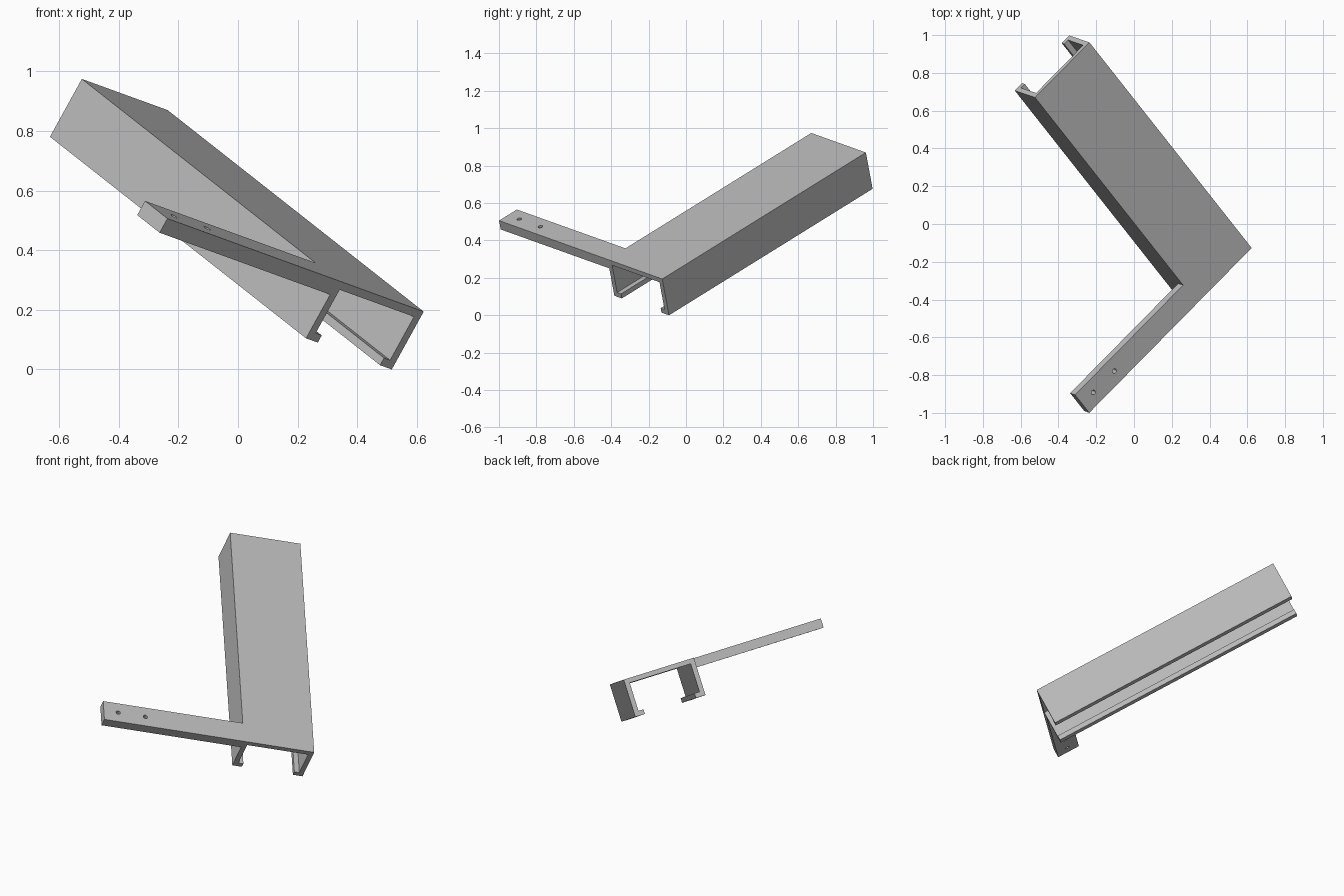
import bpy
import bmesh
import math
from mathutils import Matrix, Vector

cube = bpy.data.objects.get("Cube")
if cube:
    bpy.data.objects.remove(cube, do_unlink=True)

# Single flat grey
grey = bpy.data.materials.new("plain grey")
grey.use_nodes = True
colour = (0.5, 0.5, 0.5, 1.0)
grey.diffuse_color = colour
grey.node_tree.nodes["Principled BSDF"].inputs["Base Color"].default_value = colour

# Tilted frame: along the arm, along the channel, and up from the top plate
corner = Vector((0.623, -0.127, 0.194))
along_arm = Vector((-0.680, -0.690, 0.247)).normalized()
along_channel = Vector((-0.556, 0.707, 0.438))
along_channel = (along_channel - along_arm * along_channel.dot(along_arm)).normalized()
up = along_channel.cross(along_arm)


def frame(x, y, z):
    """Placement matrix with the given axes, starting at the outer corner."""
    rotation = Matrix((x, y, z)).transposed().to_4x4()
    return Matrix.Translation(corner) @ rotation


def extrude_outline(name, loops, start, end, placement):
    """Solid from closed outlines (inner loops become holes)."""
    curve = bpy.data.curves.new(name, "CURVE")
    curve.dimensions = "2D"
    curve.fill_mode = "BOTH"
    curve.extrude = abs(end - start) / 2
    for loop in loops:
        spline = curve.splines.new("POLY")
        spline.points.add(len(loop) - 1)
        for point, (x, y) in zip(spline.points, loop):
            point.co = (x, y, 0, 1)
        spline.use_cyclic_u = True
    source = bpy.data.objects.new(name + " outline", curve)
    bpy.context.collection.objects.link(source)
    bpy.context.view_layer.update()
    depsgraph = bpy.context.evaluated_depsgraph_get()
    mesh = bpy.data.meshes.new_from_object(source.evaluated_get(depsgraph))
    bpy.data.objects.remove(source, do_unlink=True)

    bm = bmesh.new()
    bm.from_mesh(mesh)
    bmesh.ops.translate(bm, verts=bm.verts, vec=(0, 0, (start + end) / 2))
    bmesh.ops.remove_doubles(bm, verts=bm.verts, dist=0.0001)
    bmesh.ops.recalc_face_normals(bm, faces=bm.faces)
    for face in bm.faces:
        face.smooth = False
        face.material_index = 0
    bm.to_mesh(mesh)
    bm.free()
    mesh.name = name
    mesh.materials.clear()
    mesh.materials.append(grey)
    part = bpy.data.objects.new(name, mesh)
    part.matrix_world = placement
    bpy.context.collection.objects.link(part)
    return part


def circle(cx, cy, radius, count=24):
    steps = [2 * math.pi * i / count for i in range(count)]
    return [(cx + radius * math.cos(a), cy + radius * math.sin(a)) for a in steps]


# Channel: top plate, two walls and inward lips, mirrored about its middle
width, height, wall, lip, length = 0.423, 0.2245, 0.028, 0.058, 1.543
half = [(0, 0), (0, -height), (lip, -height), (lip, wall - height),
        (wall, wall - height), (wall, -wall)]
profile = half + [(width - x, y) for x, y in reversed(half)]
extrude_outline("channel", [profile], 0, length,
                frame(along_arm, up, along_channel))

# Side arm: thicker bar flush with the channel's end, drilled twice
arm_width, arm_end, arm_thickness = 0.135, 1.264, 0.055
bar = [(0, width), (arm_width, width), (arm_width, arm_end), (0, arm_end)]
holes = [circle(arm_width / 2, y, 0.0125) for y in (1.013, 1.177)]
extrude_outline("side_arm", [bar] + holes, -arm_thickness, 0,
                frame(along_channel, along_arm, up))
